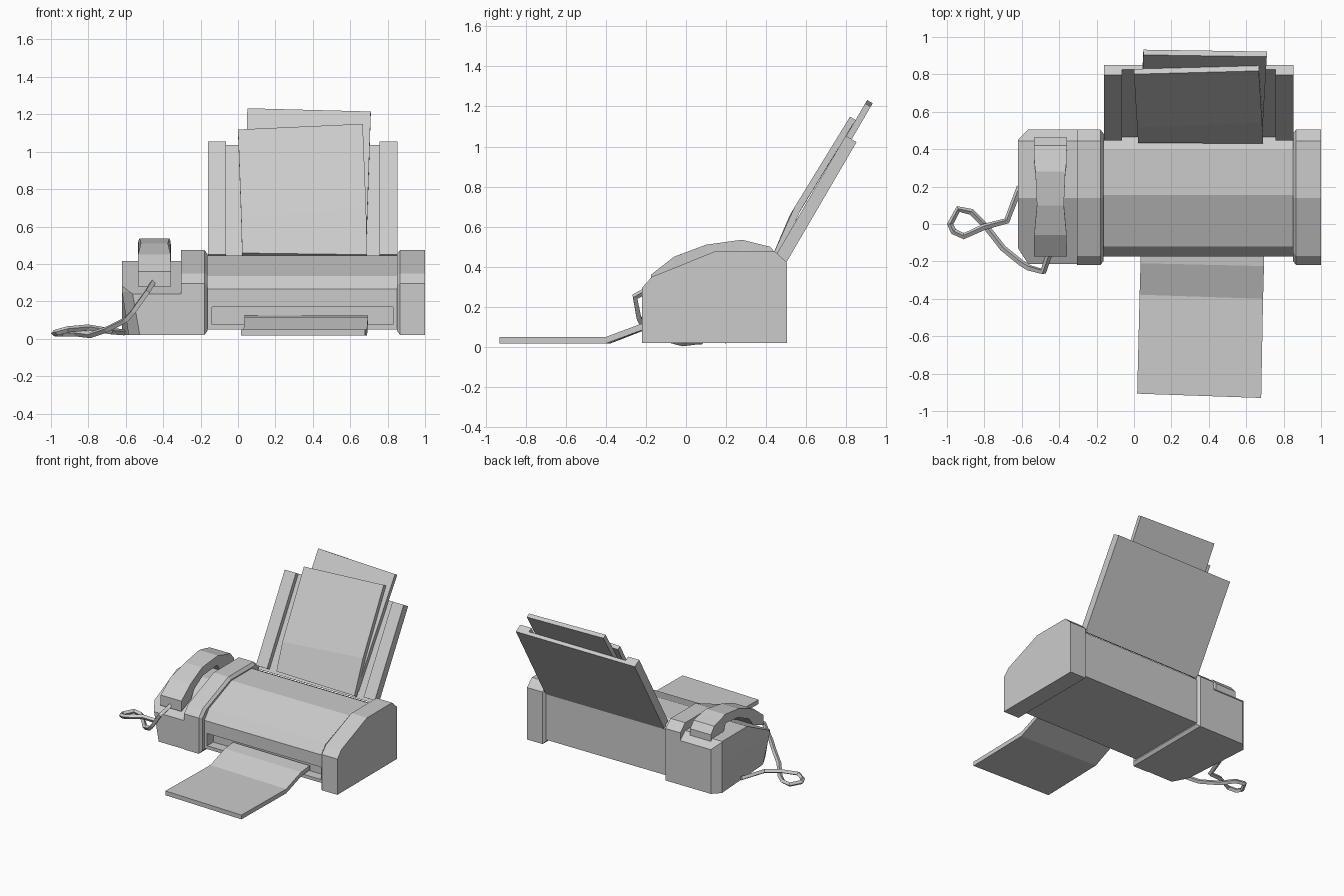
import bpy, bmesh
from mathutils import Vector

if "Cube" in bpy.data.objects:
    bpy.data.objects.remove(bpy.data.objects["Cube"])


def loft(name, sections):
    """Solid skinned through equal-length point loops, capped at both ends."""
    bm = bmesh.new()
    rings = [[bm.verts.new(p) for p in s] for s in sections]
    for a, b in zip(rings, rings[1:]):
        for i in range(len(a)):
            j = (i + 1) % len(a)
            bm.faces.new((a[i], a[j], b[j], b[i]))
    bm.faces.new(rings[0])
    bm.faces.new(rings[-1])
    bmesh.ops.recalc_face_normals(bm, faces=bm.faces)
    me = bpy.data.meshes.new(name)
    bm.to_mesh(me)
    bm.free()
    ob = bpy.data.objects.new(name, me)
    bpy.context.collection.objects.link(ob)
    return ob


def section(profile, x, inset=0.0):
    """Side profile (y, z) placed at x, optionally shrunk towards its middle."""
    ys, zs = zip(*profile)
    cy, cz = (min(ys) + max(ys)) / 2, (min(zs) + max(zs)) / 2
    ky = 1 - 2 * inset / (max(ys) - min(ys))
    kz = 1 - 2 * inset / (max(zs) - min(zs))
    return [(x, cy + (y - cy) * ky, cz + (z - cz) * kz) for y, z in profile]


def prism(name, profile, x0, x1):
    return loft(name, [section(profile, x0), section(profile, x1)])


# End blocks with chamfered inner edges
END = [(-0.22, 0.02), (0.505, 0.02), (0.505, 0.42), (0.445, 0.475),
       (0.14, 0.475), (-0.17, 0.35), (-0.22, 0.295)]
for name, outer, edge, inner in (("right_end_block", 1.0, 0.867, 0.85),
                                 ("left_end_block", -0.305, -0.18, -0.163)):
    loft(name, [section(END, outer), section(END, edge), section(END, inner, 0.022)])

# Main body with a paper slot cut in the front
BODY = [(-0.175, 0.05), (0.485, 0.05), (0.485, 0.40), (0.40, 0.445),
        (0.155, 0.445), (-0.12, 0.335), (-0.175, 0.265)]
body = prism("main_body", BODY, -0.17, 0.857)
cutter = prism("slot_cutter", [(-0.3, 0.075), (-0.1, 0.075), (-0.1, 0.17), (-0.3, 0.17)],
               -0.14, 0.83)
cutter.hide_render = True
cutter.hide_viewport = True
cut = body.modifiers.new("slot", 'BOOLEAN')
cut.object = cutter
cut.solver = 'EXACT'

# Handset cradle: tapered footprint, then sliced by the sloping top planes
base = [(-0.30, -0.215), (-0.525, -0.215), (-0.585, -0.10), (-0.62, 0.45), (-0.565, 0.505), (-0.30, 0.505)]
rim = [(-0.30, -0.215), (-0.565, -0.215), (-0.62, -0.13), (-0.62, 0.45), (-0.565, 0.505), (-0.30, 0.505)]
cradle = loft("handset_cradle", [[(x, y, 0.02) for x, y in base],
                                 [(x, y, 0.25) for x, y in rim],
                                 [(x, y, 0.415) for x, y in rim]])
bm = bmesh.new()
bm.from_mesh(cradle.data)
for co, no in (((0, -0.215, 0.24), (0, -0.175, 0.355)), ((0, 0.445, 0.415), (0, 0.055, 0.06))):
    res = bmesh.ops.bisect_plane(bm, geom=bm.verts[:] + bm.edges[:] + bm.faces[:],
                                 plane_co=co, plane_no=no, clear_outer=True)
    bmesh.ops.holes_fill(bm, edges=[e for e in bm.edges if e.is_boundary])
bmesh.ops.recalc_face_normals(bm, faces=bm.faces)
bm.to_mesh(cradle.data)
bm.free()

# Arched handset: (top y, top z, bottom y, bottom z, half width)
HANDSET = [(-0.175, 0.36, -0.175, 0.28, 0.088), (-0.06, 0.45, -0.055, 0.33, 0.087),
           (-0.02, 0.465, -0.01, 0.39, 0.083), (0.10, 0.51, 0.11, 0.445, 0.072),
           (0.28, 0.535, 0.27, 0.465, 0.08), (0.33, 0.522, 0.31, 0.40, 0.086),
           (0.42, 0.50, 0.42, 0.40, 0.088), (0.462, 0.45, 0.462, 0.39, 0.088)]
loft("handset", [[(-0.447 - w, ty, tz), (-0.447 + w, ty, tz),
                  (-0.447 + w, by, bz), (-0.447 - w, by, bz)] for ty, tz, by, bz, w in HANDSET])


# Tilted paper support: s runs up the slope, d comes forward off its back
def tilt(s, d):
    return 0.50 + 0.504 * s - 0.864 * d, 0.42 + 0.864 * s + 0.504 * d


def slab(name, x0, x1, s0, s1, d0, d1):
    prism(name, [tilt(s0, d0), tilt(s1, d0), tilt(s1, d1), tilt(s0, d1)], x0, x1)


slab("support_panel", -0.155, 0.845, -0.02, 0.697, 0.0, 0.028)
for side, x in (("left", -0.16), ("right", 0.757)):
    slab(side + "_support_rail", x, x + 0.095, 0.0, 0.697, 0.0, 0.063)


# Loaded sheets: rows of (left x, left s, right x, right s, back d, front d)
def sheet(name, rows):
    loft(name, [[(x, *tilt(s, d)) for x, s, d in
                 ((xl, sl, d0), (xr, sr, d0), (xr, sr, d1), (xl, sl, d1))]
                for xl, sl, xr, sr, d0, d1 in rows])


sheet("front_sheet", [(0.022, 0.0, 0.69, -0.01, 0.042, 0.076),
                      (0.017, 0.21, 0.685, 0.26, 0.07, 0.104),
                      (0.0, 0.755, 0.667, 0.79, 0.06, 0.092)])
sheet("rear_sheet", [(0.03, 0.05, 0.685, 0.03, 0.028, 0.06),
                     (0.05, 0.905, 0.71, 0.885, 0.028, 0.06)])

# Printed sheet coming out of the slot: (left x, y, right x, y, top z)
OUT = [(0.036, -0.11, 0.695, -0.12, 0.125), (0.035, -0.21, 0.695, -0.225, 0.115),
       (0.03, -0.378, 0.69, -0.40, 0.05), (0.017, -0.907, 0.68, -0.93, 0.05)]
loft("output_sheet", [[(xl, yl, z), (xr, yr, z), (xr, yr, z - 0.033), (xl, yl, z - 0.033)]
                      for xl, yl, xr, yr, z in OUT])

# Looped cord from handset to cradle
CORD = [(-0.455, -0.165, 0.30), (-0.485, -0.255, 0.25), (-0.56, -0.235, 0.145), (-0.60, -0.21, 0.10),
        (-0.70, -0.13, 0.05), (-0.79, -0.015, 0.02), (-0.87, 0.065, 0.03), (-0.94, 0.08, 0.03),
        (-0.983, 0.0, 0.03), (-0.965, -0.04, 0.035), (-0.91, -0.065, 0.05), (-0.80, -0.015, 0.06),
        (-0.68, 0.017, 0.04), (-0.61, 0.20, 0.035)]
curve = bpy.data.curves.new("cord", 'CURVE')
curve.dimensions = '3D'
curve.bevel_depth = 0.017
curve.bevel_resolution = 0
curve.use_fill_caps = True
path = curve.splines.new('POLY')
path.points.add(len(CORD) - 1)
for pt, co in zip(path.points, CORD):
    pt.co = (*co, 1)
path.use_smooth = False
bpy.context.collection.objects.link(bpy.data.objects.new("cord", curve))
